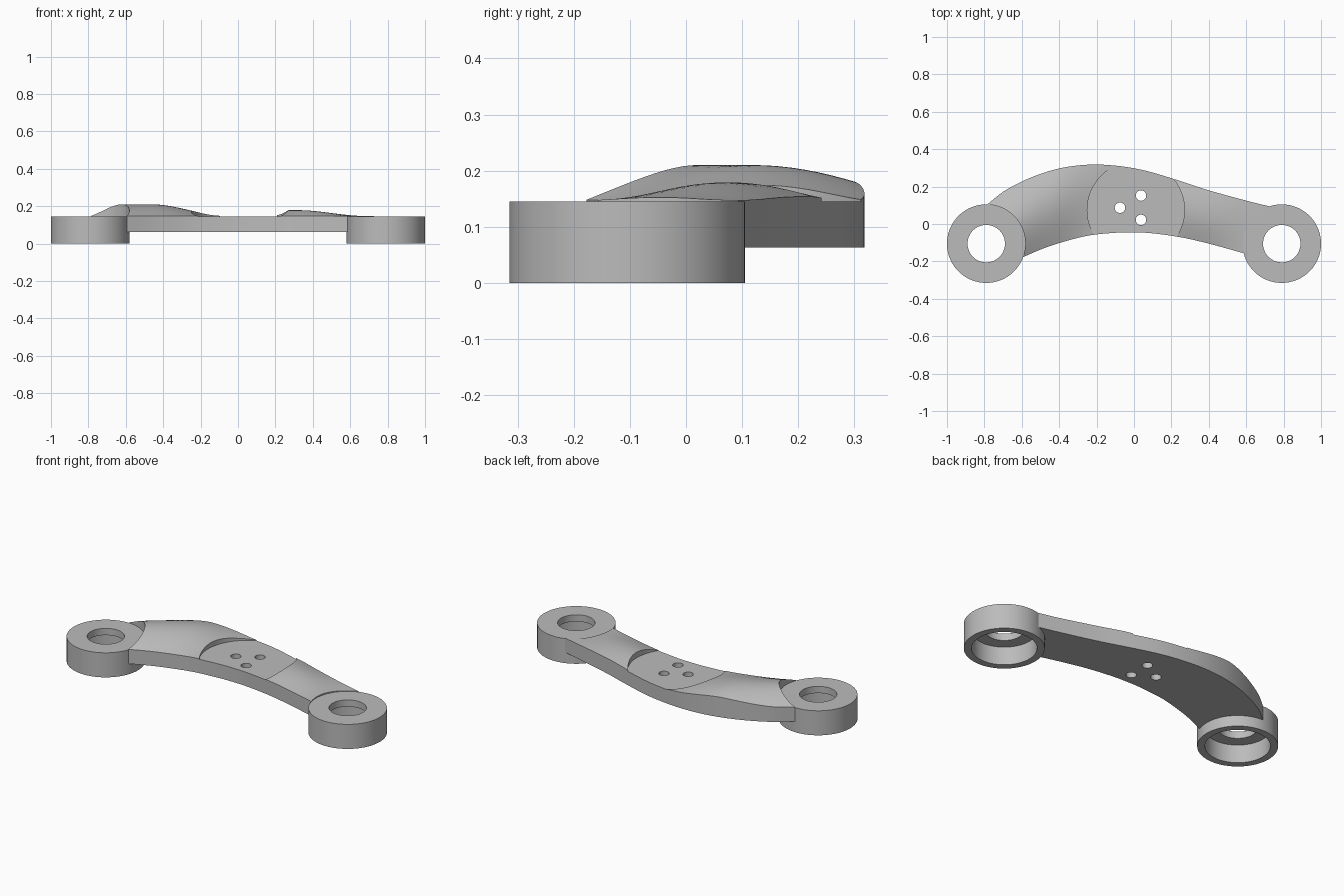
import bpy, bmesh, math
from mathutils import Vector

cube = bpy.data.objects.get("Cube")
if cube:
    bpy.data.objects.remove(cube, do_unlink=True)

grey = bpy.data.materials.new("cast grey")
grey.use_nodes = True
grey.diffuse_color = (0.5, 0.5, 0.5, 1)
grey.node_tree.nodes["Principled BSDF"].inputs["Base Color"].default_value = (0.5, 0.5, 0.5, 1)

BOTTOM, DECK = 0.063, 0.145
EYE_X, EYE_Y, EYE_R = 0.79, -0.105, 0.21


def make_object(name, bm):
    bmesh.ops.recalc_face_normals(bm, faces=bm.faces)
    mesh = bpy.data.meshes.new(name)
    bm.to_mesh(mesh)
    bm.free()
    mesh.materials.append(grey)
    obj = bpy.data.objects.new(name, mesh)
    bpy.context.collection.objects.link(obj)
    return obj


def smooth(obj):
    bpy.ops.object.select_all(action='DESELECT')
    obj.select_set(True)
    bpy.context.view_layer.objects.active = obj
    bpy.ops.object.shade_smooth_by_angle(angle=math.radians(25))


def lathe(name, profile, x, y, steps=96):
    """Turn a closed (radius, height) profile about a vertical axis."""
    bm = bmesh.new()
    rings = []
    for i in range(steps):
        a = math.tau * i / steps
        rings.append([bm.verts.new((x + r * math.cos(a), y + r * math.sin(a), z)) for r, z in profile])
    n = len(profile)
    for i in range(steps):
        a, b = rings[i], rings[(i + 1) % steps]
        for j in range(n):
            k = (j + 1) % n
            bm.faces.new((a[j], b[j], b[k], a[k]))
    return make_object(name, bm)


def cylinder(name, x, y, r, z0, z1, steps=96):
    bm = bmesh.new()
    ring = [bm.verts.new((x + r * math.cos(math.tau * i / steps),
                          y + r * math.sin(math.tau * i / steps), z0)) for i in range(steps)]
    base = bm.faces.new(ring)
    top = bmesh.ops.extrude_face_region(bm, geom=[base])
    bmesh.ops.translate(bm, vec=(0, 0, z1 - z0),
                        verts=[v for v in top["geom"] if isinstance(v, bmesh.types.BMVert)])
    return make_object(name, bm)


def spline(points, t):
    """Point on a smooth curve through the given points, t from 0 to 1."""
    p = [Vector(q) for q in points]
    p = [2 * p[0] - p[1]] + p + [2 * p[-1] - p[-2]]
    u = t * (len(points) - 1)
    i = min(int(u), len(points) - 2)
    u -= i
    a, b, c, d = p[i:i + 4]
    return 0.5 * (2 * b + (c - a) * u + (2 * a - 5 * b + 4 * c - d) * u ** 2 + (3 * b - a - 3 * c + d) * u ** 3)


def ramp(x, a, b):
    u = max(0, min(1, (x - a) / (b - a)))
    return u * u * (3 - 2 * u)


def crown(x, s):
    """Rise of the rounded top at x, s running from front edge to back edge."""
    if x < 0:
        rise = 0.062 * (1 - ramp(x, -0.46, -0.06))
        span = 1 - 0.2 * ramp(x, -0.78, -0.35)
    else:
        rise = 0.031 * ramp(x, 0.12, 0.27) * (1 - ramp(x, 0.32, 0.68))
        span = 0.94
    return DECK + 0.003 + rise * math.sin(math.pi * s * span)


# Arm: curved outline with a crowned top
back = [(-0.79, 0.10), (-0.7, 0.172), (-0.6, 0.227), (-0.5, 0.268), (-0.4, 0.297), (-0.3, 0.313),
        (-0.2, 0.318), (-0.1, 0.312), (0, 0.298), (0.1, 0.275), (0.25, 0.229), (0.4, 0.18),
        (0.6, 0.125), (0.75, 0.088)]
front = [(-0.6, -0.18), (-0.5, -0.137), (-0.4, -0.102), (-0.25, -0.063), (-0.1, -0.047), (0, -0.045),
         (0.1, -0.05), (0.25, -0.071), (0.4, -0.105), (0.6, -0.16)]
bm = bmesh.new()
COLS, ROWS = 80, 20
top, low = [], []
for i in range(COLS + 1):
    f, b = spline(front, i / COLS), spline(back, i / COLS)
    pts = [f.lerp(b, j / ROWS) for j in range(ROWS + 1)]
    top.append([bm.verts.new((p.x, p.y, crown(p.x, j / ROWS))) for j, p in enumerate(pts)])
    low.append([bm.verts.new((p.x, p.y, BOTTOM)) for p in pts])
for i in range(COLS):
    for layer in (top, low):
        for j in range(ROWS):
            bm.faces.new((layer[i][j], layer[i + 1][j], layer[i + 1][j + 1], layer[i][j + 1]))
    for j in (0, ROWS):
        bm.faces.new((top[i][j], top[i + 1][j], low[i + 1][j], low[i][j]))
for i in (0, COLS):
    for j in range(ROWS):
        bm.faces.new((top[i][j], top[i][j + 1], low[i][j + 1], low[i][j]))
arm = make_object("arm", bm)

# Cutters: round seat, three bolt holes and clearance for the end eyes
cutters = [cylinder("seat_cutter", 0.01, 0.075, 0.26, DECK, 0.4)]
for k in range(3):
    a = math.pi + k * math.tau / 3
    cutters.append(cylinder("bolt_cutter", 0.075 * math.cos(a), 0.087 + 0.075 * math.sin(a),
                            0.028, -0.1, 0.3, 32))
for side in (-1, 1):
    cutters.append(cylinder("eye_cutter", side * EYE_X, EYE_Y, EYE_R - 0.001, -0.1, 0.4))
for c in cutters:
    mod = arm.modifiers.new(c.name, 'BOOLEAN')
    mod.operation, mod.solver, mod.object = 'DIFFERENCE', 'EXACT', c
bpy.context.view_layer.update()
cut_mesh = bpy.data.meshes.new_from_object(arm.evaluated_get(bpy.context.evaluated_depsgraph_get()))
arm.modifiers.clear()
arm.data = cut_mesh
for c in cutters:
    bpy.data.objects.remove(c, do_unlink=True)
smooth(arm)

# End eyes: counterbored from below
eye_profile = [(EYE_R, 0), (EYE_R, DECK), (0.1, DECK), (0.1, 0.105), (0.17, 0.105), (0.17, 0)]
for name, side in (("right_eye", -1), ("left_eye", 1)):
    smooth(lathe(name, eye_profile, side * EYE_X, EYE_Y))
